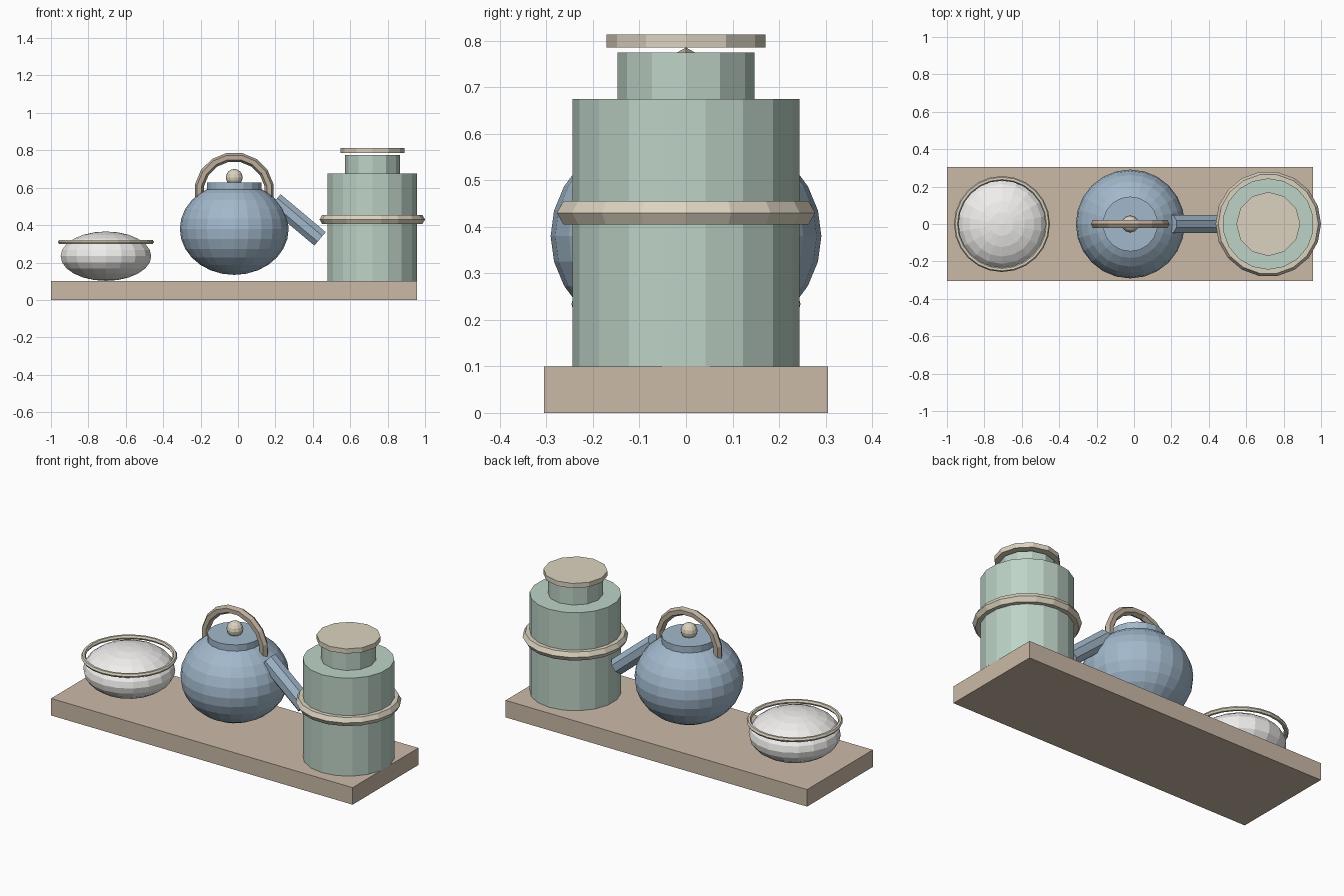
import bpy, bmesh
from math import sin, cos, pi, radians
from mathutils import Matrix

if "Cube" in bpy.data.objects:
    bpy.data.objects.remove(bpy.data.objects["Cube"])


def material(name, r, g, b):
    m = bpy.data.materials.new(name)
    m.diffuse_color = (r, g, b, 1)
    m.use_nodes = True
    m.node_tree.nodes["Principled BSDF"].inputs["Base Color"].default_value = m.diffuse_color
    return m


WOOD = material("wood", 0.60, 0.49, 0.39)
DARK_WOOD = material("dark_wood", 0.50, 0.42, 0.33)
BLUE = material("blue_enamel", 0.36, 0.48, 0.60)
SAGE = material("sage", 0.51, 0.65, 0.57)
TAN = material("tan", 0.71, 0.65, 0.52)
WHITE = material("off_white", 0.87, 0.86, 0.84)


def finish(name, bm, mat):
    bmesh.ops.recalc_face_normals(bm, faces=bm.faces)
    mesh = bpy.data.meshes.new(name)
    bm.to_mesh(mesh)
    bm.free()
    mesh.materials.append(mat)
    obj = bpy.data.objects.new(name, mesh)
    bpy.context.collection.objects.link(obj)
    return obj


def box(name, mat, centre, size):
    bm = bmesh.new()
    bmesh.ops.create_cube(bm, size=1, matrix=Matrix.Translation(centre) @ Matrix.Diagonal((*size, 1)))
    return finish(name, bm, mat)


def cylinder(name, mat, centre, radius, depth, sides, rot=Matrix()):
    bm = bmesh.new()
    bmesh.ops.create_cone(bm, cap_ends=True, segments=sides, radius1=radius, radius2=radius,
                          depth=depth, matrix=Matrix.Translation(centre) @ rot)
    return finish(name, bm, mat)


def ball(name, mat, centre, radii, segs, rings):
    bm = bmesh.new()
    bmesh.ops.create_uvsphere(bm, u_segments=segs, v_segments=rings, radius=1,
                              matrix=Matrix.Translation(centre) @ Matrix.Diagonal((*radii, 1)))
    return finish(name, bm, mat)


def ring(name, mat, centre, major, minor, segs, sides=6, start=0, sweep=360, rot=Matrix()):
    """Tube swept round the local z axis, either a full ring or a capped arc."""
    bm = bmesh.new()
    closed = sweep == 360
    loops = []
    for i in range(segs if closed else segs + 1):
        a = radians(start + sweep * i / segs)
        loop = []
        for j in range(sides):
            t = 2 * pi * j / sides
            r = major + minor * cos(t)
            loop.append(bm.verts.new((r * cos(a), r * sin(a), minor * sin(t))))
        loops.append(loop)
    for i in range(segs):
        p, q = loops[i], loops[(i + 1) % len(loops)]
        for j in range(sides):
            k = (j + 1) % sides
            bm.faces.new((p[j], q[j], q[k], p[k]))
    if not closed:
        bm.faces.new(loops[0])
        bm.faces.new(loops[-1])
    bm.transform(Matrix.Translation(centre) @ rot)
    return finish(name, bm, mat)


# Serving board
box("board", WOOD, (-0.021, 0, 0.05), (1.958, 0.61, 0.10))

# Bowl with a loose rim
ball("bowl", WHITE, (-0.706, 0, 0.234), (0.246, 0.246, 0.132), 18, 12)
ring("bowl_rim", TAN, (-0.706, 0, 0.31), 0.244, 0.0125, 24)

# Kettle body, lid and knob
KX = -0.02
ball("kettle_body", BLUE, (KX, 0, 0.38), (0.291, 0.291, 0.246), 24, 14)
cylinder("kettle_lid", BLUE, (KX, 0, 0.607), 0.147, 0.042, 18)
ball("kettle_knob", TAN, (KX, 0, 0.655), (0.045, 0.045, 0.045), 12, 8)

# Arched kettle handle
ring("kettle_handle", DARK_WOOD, (KX, 0, 0.575), 0.190, 0.0245, 9,
     start=-11, sweep=202, rot=Matrix.Rotation(pi / 2, 4, 'X'))

# Kettle spout, sloping down to the right
cylinder("kettle_spout", BLUE, (0.318, 0, 0.428), 0.051, 0.315, 8,
         Matrix.Rotation(radians(130), 4, 'Y') @ Matrix.Rotation(pi / 8, 4, 'Z'))

# Jar body, neck, raised lid and band
JX = 0.718
cylinder("jar_body", SAGE, (JX, 0, 0.3875), 0.244, 0.575, 18)
cylinder("jar_neck", SAGE, (JX, 0, 0.725), 0.147, 0.10, 12)
cylinder("jar_lid", TAN, (JX, 0, 0.799), 0.171, 0.028, 12)
ring("jar_band", TAN, (JX, 0, 0.43), 0.253, 0.029, 18)
